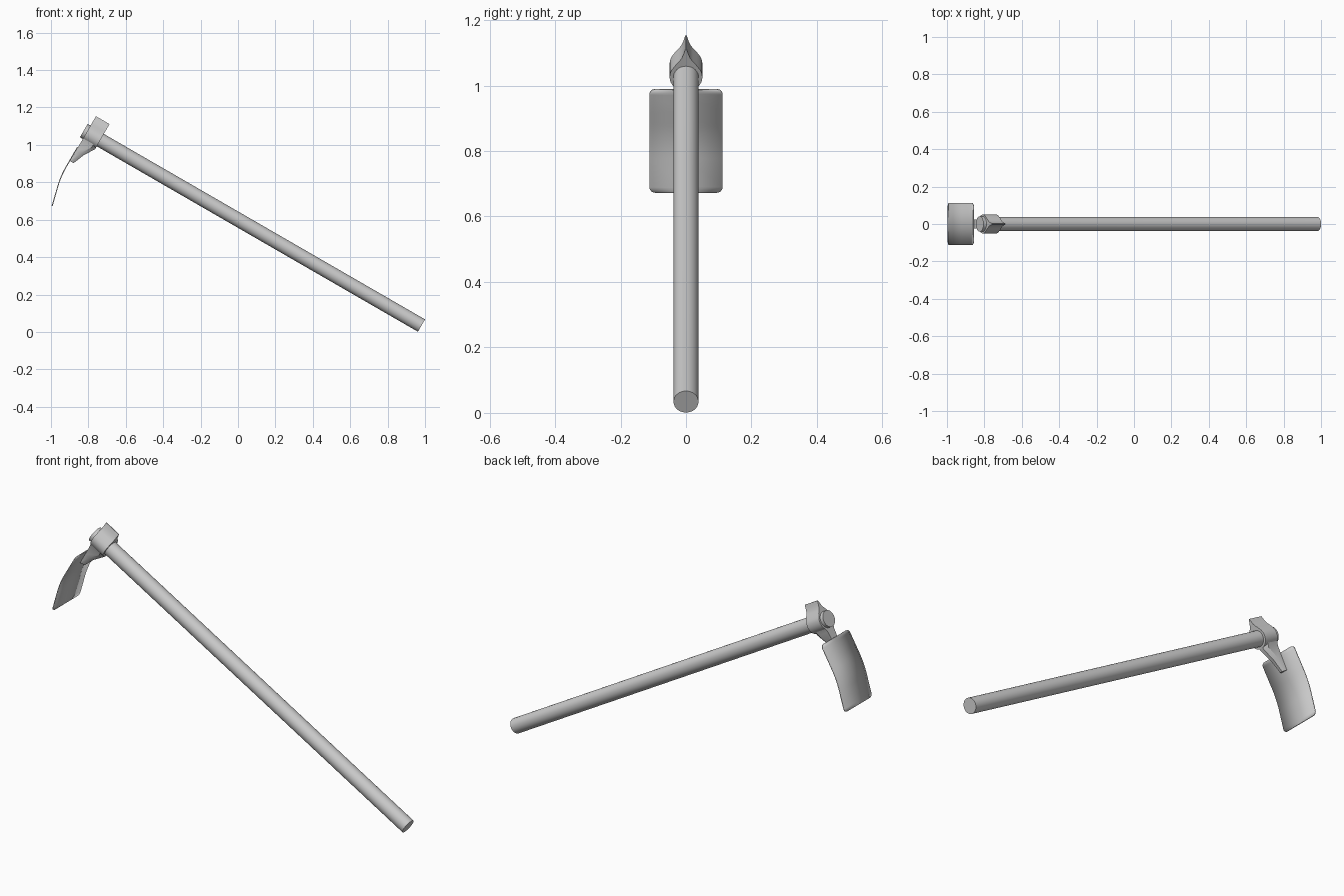
import bpy, bmesh, math
from mathutils import Vector, Matrix

if "Cube" in bpy.data.objects:
    bpy.data.objects.remove(bpy.data.objects["Cube"])

U = Vector((-math.cos(math.radians(30)), 0, 0.5))   # along the handle
V = Vector((0.5, 0, math.cos(math.radians(30))))    # across the handle
END = Vector((0.981, 0, 0.034))                     # centre of the lower end


def pt(s, y, w):
    return END + U * s + V * w + Vector((0, y, 0))


def finish(name, bm, angle=35):
    bmesh.ops.recalc_face_normals(bm, faces=bm.faces[:])
    me = bpy.data.meshes.new(name)
    bm.to_mesh(me)
    bm.free()
    ob = bpy.data.objects.new(name, me)
    bpy.context.collection.objects.link(ob)
    bpy.context.view_layer.objects.active = ob
    ob.select_set(True)
    bpy.ops.object.shade_smooth_by_angle(angle=math.radians(angle))
    ob.select_set(False)
    return ob


def loft(name, rings):
    bm = bmesh.new()
    vs = [[bm.verts.new(p) for p in r] for r in rings]
    n = len(vs[0])
    for a, b in zip(vs, vs[1:]):
        for i in range(n):
            j = (i + 1) % n
            bm.faces.new((a[i], a[j], b[j], b[i]))
    bm.faces.new(vs[0])
    bm.faces.new(vs[-1])
    return finish(name, bm)


def circle(s, r, n=32):
    return [pt(s, r * math.sin(2 * math.pi * i / n), r * math.cos(2 * math.pi * i / n))
            for i in range(n)]


# Wooden handle, slightly swollen where it passes through the socket
loft("handle", [circle(0, 0.038), circle(1.97, 0.038), circle(2.03, 0.041), circle(2.085, 0.041)])

# Socket: round eye flaring up into a thin fin
half = [(0.002, 0.099), (0.006, 0.085), (0.012, 0.068), (0.021, 0.054), (0.031, 0.043)]
half += [(0.05 * math.cos(math.radians(a)), 0.05 * math.sin(math.radians(a)))
         for a in range(40, -90, -10)]
outline = half + [(0, -0.05)] + [(-y, w) for y, w in reversed(half)]
loft("socket", [[pt(s, y, w) for y, w in outline] for s in (1.983, 2.067)])

# Tapering neck below the socket, carrying the blade
def neck_ring(s0, w0, w1, h):
    return [pt(2.067, -h, w1), pt(2.067, h, w1), pt(s0 + 0.02, h, w0),
            pt(s0, h * 0.4, w0), pt(s0, -h * 0.4, w0), pt(s0 + 0.02, -h, w0)]

loft("neck", [neck_ring(1.983, -0.03, -0.03, 0.036), neck_ring(1.983, -0.056, -0.056, 0.026),
              neck_ring(2.02, -0.115, -0.115, 0.021), neck_ring(2.045, -0.178, -0.178, 0.018)])

# Bent sheet blade with rounded corners
HALF_W, R, STEP = 0.112, 0.018, 0.003
total = 0.345
stations = [R * (1 - math.cos(math.radians(a))) for a in range(0, 91, 15)]
stations += [0.08 + 0.012 * i for i in range(14)]
stations += [total - d for d in reversed(stations[:7])]
bm = bmesh.new()
x, z, prev, rows = -0.858, 0.988, 0.0, []
for d in stations:
    mid = (d + prev) / 2
    t = min(max((mid - 0.125) / 0.11, 0), 1)
    ang = math.radians(30 - 14 * t)
    x -= (d - prev) * math.sin(ang)
    z -= (d - prev) * math.cos(ang)
    prev = d
    e = max(R - min(d, total - d), 0)
    h = HALF_W - R + math.sqrt(max(R * R - e * e, 0))
    rows.append([bm.verts.new((x, y, z)) for y in (-h, 0, h)])
for a, b in zip(rows, rows[1:]):
    for i in range(2):
        bm.faces.new((a[i], a[i + 1], b[i + 1], b[i]))
blade = finish("blade", bm)
sheet = blade.modifiers.new("thickness", 'SOLIDIFY')
sheet.thickness = 0.005
sheet.offset = 0
